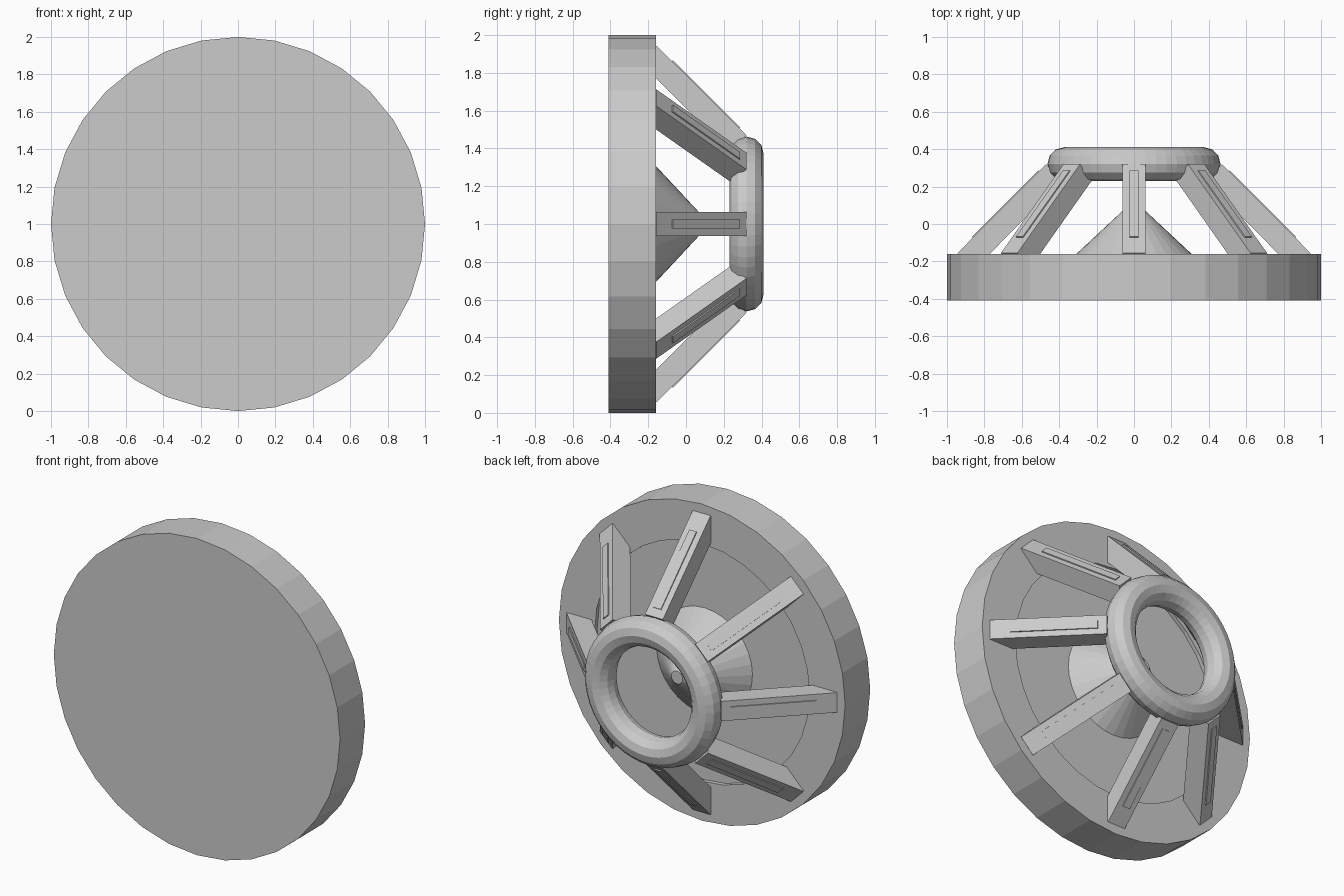
import bpy, math
from mathutils import Matrix, Vector

if "Cube" in bpy.data.objects:
    bpy.data.objects.remove(bpy.data.objects["Cube"])

CENTRE_Z = 1.0


def add_mesh(name, verts, faces):
    mesh = bpy.data.meshes.new(name)
    mesh.from_pydata(verts, [], faces)
    mesh.update()
    obj = bpy.data.objects.new(name, mesh)
    bpy.context.collection.objects.link(obj)
    return obj


def lathe(name, profile, segs, closed=False):
    """Revolve (radius, y) points about the y axis through the centre."""
    verts, faces, n = [], [], len(profile)
    for i in range(segs):
        a = 2 * math.pi * i / segs
        verts += [(r * math.cos(a), y, CENTRE_Z + r * math.sin(a)) for r, y in profile]
    for i in range(segs):
        j = (i + 1) % segs
        for k in range(n if closed else n - 1):
            m = (k + 1) % n
            faces.append((i * n + k, i * n + m, j * n + m, j * n + k))
    if not closed:  # flat end caps
        faces.append([i * n for i in range(segs)])
        faces.append([i * n + n - 1 for i in reversed(range(segs))])
    return add_mesh(name, verts, faces)


def radial_bar(name, angle, start, end, width, depth):
    """Box running between two (radius, y) points, turned about the y axis."""
    p, q = Vector((start[0], start[1], 0)), Vector((end[0], end[1], 0))
    d = (q - p).normalized()
    side = Vector((-d.y, d.x, 0)) * depth / 2
    wide = Vector((0, 0, width / 2))
    turn = Matrix.Translation((0, 0, CENTRE_Z)) @ Matrix.Rotation(angle, 4, 'Y')
    verts = [turn @ (c + s * side + t * wide)
             for c in (p, q) for s, t in ((1, 1), (-1, 1), (-1, -1), (1, -1))]
    faces = [(0, 1, 2, 3), (7, 6, 5, 4)]
    faces += [(i, i + 4, (i + 1) % 4 + 4, (i + 1) % 4) for i in range(4)]
    return add_mesh(name, verts, faces)


# thick front disc with a shallow recess in its back
lathe("front_disc", [(1, -.41), (1, -.16), (.75, -.16), (.75, -.185)], 32)

# central cone with a blunt tip
lathe("centre_cone", [(.335, -.185), (.04, .09)], 32)

# rear ring
lathe("rear_ring", [(.372 + .091 * math.cos(math.pi * k / 6),
                     .32 + .091 * math.sin(math.pi * k / 6)) for k in range(12)], 48, True)

# eight sloping struts, each with a thin raised strip on its outer face
for i in range(8):
    a = i * math.pi / 4
    radial_bar(f"strut_{i + 1}", a, (.90, -.20), (.426, .276), .125, .125)
    radial_bar(f"strut_strip_{i + 1}", a, (.86, -.075), (.505, .28), .05, .02)

# consistent outward normals
import bmesh
for obj in bpy.context.collection.objects:
    bm = bmesh.new()
    bm.from_mesh(obj.data)
    bmesh.ops.recalc_face_normals(bm, faces=bm.faces)
    bm.to_mesh(obj.data)
    bm.free()
